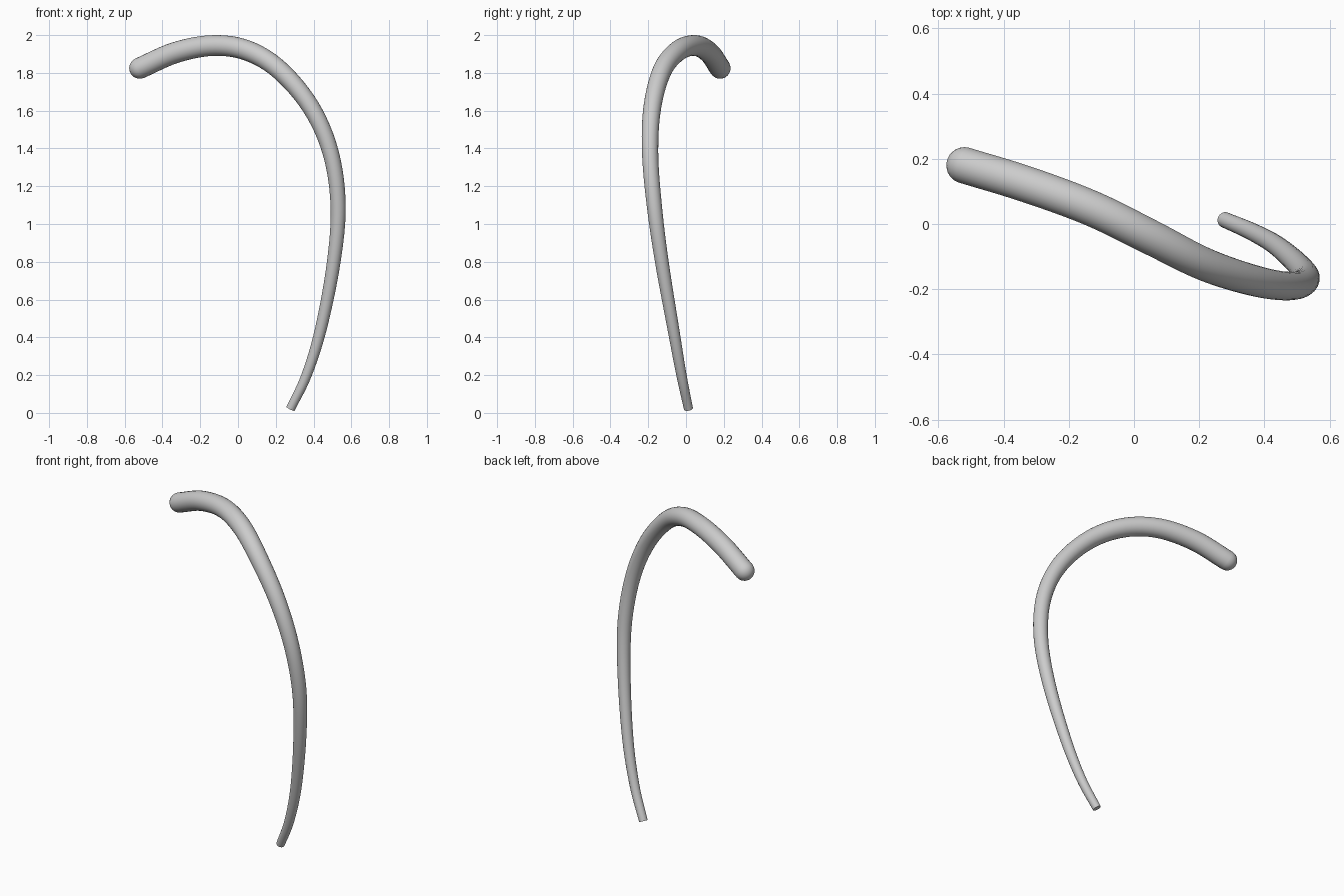
import bpy, bmesh, math
from mathutils import Vector

if "Cube" in bpy.data.objects:
    bpy.data.objects.remove(bpy.data.objects["Cube"])

SIDES, STEPS, CAP = 24, 6, 6

# centre line of the stalk: x, y, z, radius (rounded upper end to cut lower end)
PATH = [
    (-0.52, 0.18, 1.825, 0.056),
    (-0.33, 0.122, 1.908, 0.056),
    (-0.13, 0.048, 1.945, 0.055),
    (0.05, -0.04, 1.918, 0.054),
    (0.22, -0.125, 1.815, 0.051),
    (0.385, -0.178, 1.62, 0.047),
    (0.49, -0.19, 1.38, 0.043),
    (0.53, -0.168, 1.10, 0.040),
    (0.507, -0.128, 0.80, 0.036),
    (0.44, -0.068, 0.45, 0.031),
    (0.363, -0.024, 0.20, 0.027),
    (0.278, 0.013, 0.022, 0.024),
]


def smooth_path(rows):
    """Catmull-Rom samples through the path, radius included."""
    p = [Vector(r) for r in rows]
    p = [2 * p[0] - p[1]] + p + [2 * p[-1] - p[-2]]
    out = []
    for a, b, c, d in zip(p, p[1:], p[2:], p[3:]):
        for i in range(STEPS):
            t = i / STEPS
            out.append(0.5 * (2 * b + (c - a) * t + (2 * a - 5 * b + 4 * c - d) * t * t
                              + (3 * b - a - 3 * c + d) * t ** 3))
    return out + [p[-2]]


pts = smooth_path(PATH)
centres = [p.to_3d() for p in pts]
tangents = [(centres[min(i + 1, len(pts) - 1)] - centres[max(i - 1, 0)]).normalized()
            for i in range(len(pts))]

# rings: the hemispherical cap first, then the tapering sweep
rings = []
r0 = pts[0][3]
for k in range(1, CAP):
    a = math.pi / 2 * k / CAP
    rings.append((centres[0] - tangents[0] * r0 * math.cos(a), tangents[0], r0 * math.sin(a)))
rings += [(c, t, p[3]) for c, t, p in zip(centres, tangents, pts)]

bm = bmesh.new()
side = Vector((0, 1, 0))
loops = []
for centre, tan, rad in rings:
    side = (side - tan * side.dot(tan)).normalized()
    up = tan.cross(side)
    loops.append([bm.verts.new(centre + rad * (side * math.cos(2 * math.pi * j / SIDES)
                                               + up * math.sin(2 * math.pi * j / SIDES)))
                  for j in range(SIDES)])
for a, b in zip(loops, loops[1:]):
    for j in range(SIDES):
        n = (j + 1) % SIDES
        bm.faces.new((a[j], a[n], b[n], b[j]))

# rounded tip and flat cut end
tip = bm.verts.new(centres[0] - tangents[0] * r0)
for j in range(SIDES):
    bm.faces.new((tip, loops[0][(j + 1) % SIDES], loops[0][j]))
bm.faces.new(loops[-1])
bmesh.ops.recalc_face_normals(bm, faces=bm.faces)

mesh = bpy.data.meshes.new("curved_stalk")
bm.to_mesh(mesh)
bm.free()
stalk = bpy.data.objects.new("curved_stalk", mesh)
bpy.context.collection.objects.link(stalk)
bpy.context.view_layer.objects.active = stalk
stalk.select_set(True)
bpy.ops.object.shade_smooth_by_angle(angle=math.radians(40))
